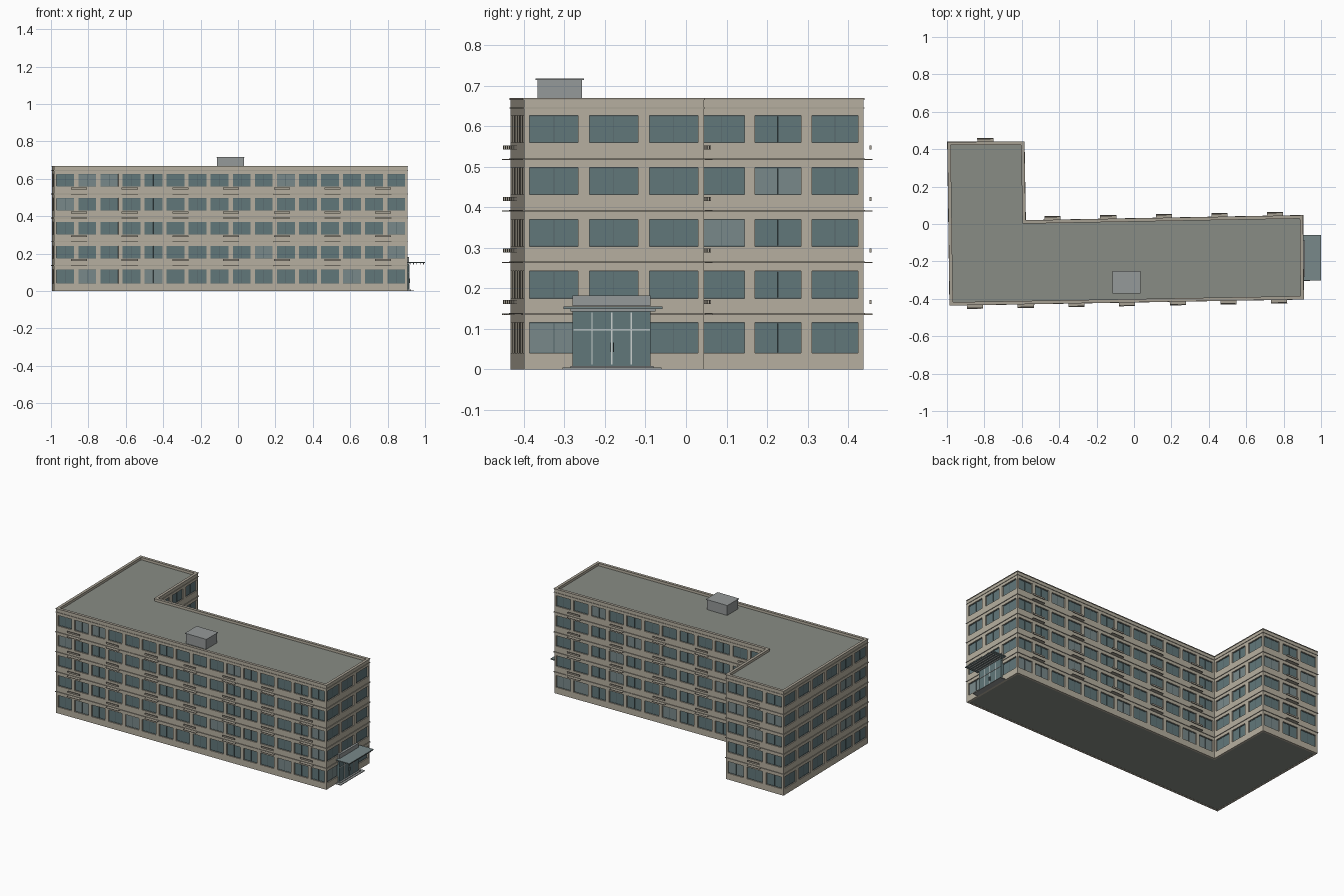
import bpy, bmesh, random
from mathutils import Vector

if "Cube" in bpy.data.objects:
    bpy.data.objects.remove(bpy.data.objects["Cube"])

random.seed(4)

def material(name, rgb):
    m = bpy.data.materials.new(name)
    m.diffuse_color = (*rgb, 1)
    m.use_nodes = True
    m.node_tree.nodes["Principled BSDF"].inputs["Base Color"].default_value = m.diffuse_color
    return m

WALL = material("wall_beige", (0.47, 0.43, 0.35))
TRIM = material("trim_beige", (0.38, 0.35, 0.29))
GLASS = material("glass", (0.12, 0.185, 0.195))
PALE = material("pale_glass", (0.19, 0.25, 0.255))
FRAME = material("window_frame", (0.09, 0.13, 0.14))
ROOF = material("roof_grey", (0.25, 0.265, 0.235))
METAL = material("metal_grey", (0.3, 0.32, 0.32))
WHITE = material("white_frame", (0.6, 0.64, 0.63))

# Footprint, counter-clockwise: front, right, back, wing side, wing end, left
PLAN = [Vector(p) for p in [(-0.983, -0.433), (0.905, -0.40), (0.901, 0.044),
                            (-0.582, 0.017), (-0.589, 0.438), (-0.995, 0.436)]]
BAYS = [16, 3, 12, 3, 3, 6]
WINDOWS = [(0.04, 0.115)] + [(0.175 + 0.128 * k, 0.242 + 0.128 * k) for k in range(4)]
LEDGES = [0.1345 + 0.1273 * k for k in range(4)]
ROOF_Z, TOP = 0.652, 0.668

def edge(i):
    a, b = PLAN[i], PLAN[(i + 1) % len(PLAN)]
    d = (b - a).normalized()
    return a, d, Vector((d.y, -d.x)), (b - a).length

def offset(dist):
    pts = []
    for i in range(len(PLAN)):
        n1, n2 = edge(i - 1 if i else len(PLAN) - 1)[2], edge(i)[2]
        pts.append(PLAN[i] + (n1 + n2) * (dist / (1 + n1.dot(n2))))
    return pts

def finish(bm, name, mat):
    bmesh.ops.recalc_face_normals(bm, faces=bm.faces)
    me = bpy.data.meshes.new(name)
    bm.to_mesh(me)
    bm.free()
    me.materials.append(mat)
    ob = bpy.data.objects.new(name, me)
    bpy.context.collection.objects.link(ob)
    return ob

def prism(bm, pts, z0, z1):
    lo = [bm.verts.new((p.x, p.y, z0)) for p in pts]
    hi = [bm.verts.new((p.x, p.y, z1)) for p in pts]
    n = len(pts)
    bm.faces.new(lo[::-1])
    bm.faces.new(hi)
    for i in range(n):
        j = (i + 1) % n
        bm.faces.new((lo[i], lo[j], hi[j], hi[i]))

def ring(bm, outer, inner, z0, z1):
    loops = [[bm.verts.new((p.x, p.y, z)) for p in pts]
             for pts, z in ((outer, z0), (outer, z1), (inner, z1), (inner, z0))]
    n = len(outer)
    for k in range(4):
        a, b = loops[k], loops[(k + 1) % 4]
        for i in range(n):
            j = (i + 1) % n
            bm.faces.new((a[i], a[j], b[j], b[i]))

def wall_box(bm, i, u0, u1, z0, z1, d0, d1):
    # box along wall i: u along the wall, d outward from it
    a, d, n, _ = edge(i)
    prism(bm, [a + d * u0 + n * d1, a + d * u1 + n * d1,
               a + d * u1 + n * d0, a + d * u0 + n * d0], z0, z1)

def box(bm, x0, x1, y0, y1, z0, z1):
    prism(bm, [Vector(p) for p in ((x0, y0), (x1, y0), (x1, y1), (x0, y1))], z0, z1)

DEPTH = 0.011
inner = offset(-DEPTH - 0.002)

# Wall bands between window rows, with the parapet as the last one
bm = bmesh.new()
zs = [0] + [z for w in WINDOWS for z in w] + [TOP]
for z0, z1 in zip(zs[::2], zs[1::2]):
    ring(bm, PLAN, inner, z0, z1)
finish(bm, "wall_bands", WALL)

# Piers, glass, frames for every bay
piers, glass, pale, frames = (bmesh.new() for _ in range(4))
for i, count in enumerate(BAYS):
    length = edge(i)[3]
    bay = length / count
    gap = bay * 0.095
    for z0, z1 in WINDOWS:
        for k in range(count + 1):
            wall_box(piers, i, max(0, k * bay - gap), min(length, k * bay + gap),
                     z0, z1, -DEPTH - 0.002, 0)
        for k in range(count):
            u0, u1 = k * bay + gap, (k + 1) * bay - gap
            mid = (u0 + u1) / 2
            pane = pale if random.random() < 0.12 else glass
            wall_box(pane, i, u0, u1, z0, z1, -DEPTH - 0.002, -DEPTH + 0.003)
            wall_box(frames, i, mid - 0.001, mid + 0.001, z0, z1, -DEPTH, -DEPTH + 0.005)
            for z in (z0, z1 - 0.002):
                wall_box(frames, i, u0, u1, z, z + 0.002, -DEPTH, -DEPTH + 0.005)
finish(piers, "window_piers", WALL)
finish(glass, "window_glass", GLASS)
finish(pale, "window_glass_pale", PALE)
finish(frames, "window_frames", FRAME)

# Floor ledges and cornice
bm = bmesh.new()
for z in LEDGES:
    ring(bm, offset(0.004), offset(-0.003), z, z + 0.004)
ring(bm, offset(0.003), offset(-0.003), 0.643, 0.646)
ring(bm, offset(0.003), offset(-0.015), TOP - 0.003, TOP + 0.001)
finish(bm, "ledges", TRIM)

# Roof deck and underside
bm = bmesh.new()
prism(bm, offset(-0.012), ROOF_Z - 0.005, ROOF_Z)
finish(bm, "roof_deck", ROOF)
bm = bmesh.new()
prism(bm, offset(-0.002), 0.001, 0.004)
finish(bm, "floor_slab", ROOF)

# Shelves and rails under the windows: (wall, x centres)
shelves, rails = bmesh.new(), bmesh.new()
for i, centres in ((0, [-0.85 + 0.271 * k for k in range(7)]),
                   (2, [-0.435 + 0.2975 * k for k in range(5)]), (4, [-0.795])):
    a, d = edge(i)[:2]
    for x in centres:
        u = (x - a.x) / d.x
        for z in LEDGES:
            wall_box(shelves, i, u - 0.043, u + 0.043, z, z + 0.003, -0.002, 0.023)
            wall_box(rails, i, u - 0.043, u + 0.043, z + 0.026, z + 0.036, 0.016, 0.02)
finish(shelves, "shelves", TRIM)
finish(rails, "shelf_rails", TRIM)

# Rooftop hut with lid
bm = bmesh.new()
box(bm, -0.112, 0.032, -0.367, -0.256, ROOF_Z - 0.002, 0.714)
box(bm, -0.116, 0.036, -0.371, -0.252, 0.714, 0.718)
finish(bm, "roof_hut", METAL)

# Entrance on the right side
bm = bmesh.new()
box(bm, 0.893, 0.914, -0.28, -0.087, 0.008, 0.148)
finish(bm, "entrance_glass", GLASS)
bm = bmesh.new()
for y in (-0.232, -0.183, -0.135):
    box(bm, 0.912, 0.917, y - 0.0015, y + 0.0015, 0.012, 0.14)
box(bm, 0.912, 0.917, -0.278, -0.089, 0.096, 0.099)
finish(bm, "entrance_frame", WHITE)
bm = bmesh.new()
for y in (-0.187, -0.179):
    box(bm, 0.914, 0.92, y - 0.001, y + 0.001, 0.043, 0.066)
finish(bm, "door_handles", FRAME)
bm = bmesh.new()
box(bm, 0.9, 0.915, -0.28, -0.087, 0.156, 0.182)
finish(bm, "entrance_fascia", METAL)
bm = bmesh.new()
box(bm, 0.9, 0.999, -0.302, -0.058, 0.149, 0.155)
finish(bm, "canopy", PALE)
bm = bmesh.new()
for k in range(5):
    x = 0.918 + 0.018 * k
    box(bm, x, x + 0.004, -0.285, -0.075, 0.143, 0.1495)
finish(bm, "canopy_beams", METAL)
bm = bmesh.new()
box(bm, 0.895, 0.94, -0.305, -0.06, 0, 0.004)
box(bm, 0.895, 0.925, -0.285, -0.08, 0.003, 0.008)
finish(bm, "entrance_steps", METAL)
